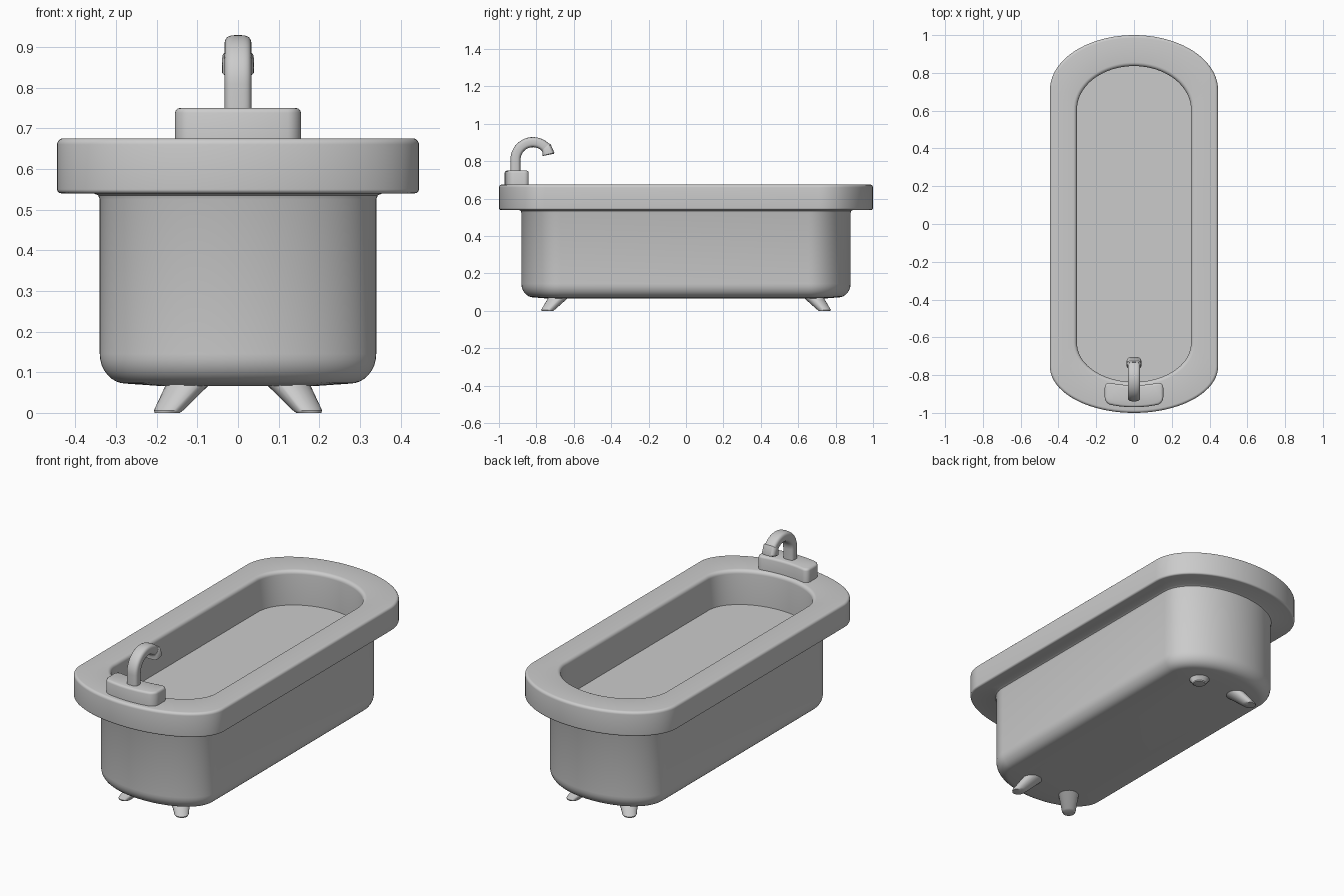
import bpy, bmesh
from math import sin, cos, pi, radians, copysign
from mathutils import Vector

if "Cube" in bpy.data.objects:
    bpy.data.objects.remove(bpy.data.objects["Cube"])


def loft(name, rings, angle=40):
    """Skin a stack of equal-length point rings and cap both ends."""
    bm = bmesh.new()
    loops = [[bm.verts.new(p) for p in ring] for ring in rings]
    n = len(loops[0])
    for a, b in zip(loops, loops[1:]):
        for i in range(n):
            j = (i + 1) % n
            bm.faces.new((a[i], a[j], b[j], b[i]))
    bm.faces.new(loops[0][::-1])
    bm.faces.new(loops[-1])
    bmesh.ops.recalc_face_normals(bm, faces=bm.faces)
    me = bpy.data.meshes.new(name)
    bm.to_mesh(me)
    bm.free()
    ob = bpy.data.objects.new(name, me)
    bpy.context.collection.objects.link(ob)
    bpy.ops.object.select_all(action='DESELECT')
    ob.select_set(True)
    bpy.context.view_layer.objects.active = ob
    bpy.ops.object.shade_smooth_by_angle(angle=radians(angle))
    return ob


def tub_ring(width, end, straights, z, n=20):
    """Straight sides joined by half-elliptical ends (back, then front)."""
    pts = []
    for side, straight in zip((1, -1), straights):
        for i in range(n * 2 + 1):
            t = pi * i / (2 * n)
            pts.append((side * width * cos(t),
                        side * (straight + (end - straight) * sin(t)), z))
    return pts


def fillet(width, end, straights, z, rx, rz, a0, a1, steps=5):
    """Rings round an edge; negative rx rounds an inner lip."""
    out = []
    for i in range(steps + 1):
        t = radians(a0 + (a1 - a0) * i / steps)
        d = -rx + rx * cos(t)
        out.append(tub_ring(width + d, end + d, straights, z + rz * sin(t)))
    return out


# Tub: rounded body, overhanging rim and recessed basin in one shell
BODY, RIM, BASIN = (0.655, 0.67), (0.71, 0.755), (0.605, 0.63)
rings = [tub_ring(0.19, 0.74, (0.61, 0.61), 0.066)]
rings += fillet(0.34, 0.88, BODY, 0.145, 0.065, 0.073, -90, 0, 8)
rings += [tub_ring(0.34, 0.88, BODY, 0.525),
          tub_ring(0.344, 0.884, BODY, 0.535),
          tub_ring(0.355, 0.895, BODY, 0.54)]
rings += fillet(0.445, 1.0, RIM, 0.55, 0.01, 0.01, -90, 0)
rings += fillet(0.445, 1.0, RIM, 0.66, 0.015, 0.015, 0, 90)
rings += fillet(0.302, 0.836, BASIN, 0.655, -0.02, 0.02, 90, 0)
rings.append(tub_ring(0.302, 0.836, BASIN, 0.485))
loft("tub", rings)


# Legs: four splayed, tapered feet
def leg_ring(sx, sy, x, y, z, r, n=20):
    return [(sx * x + r * cos(2 * pi * i / n),
             sy * y + r * sin(2 * pi * i / n), z) for i in range(n)]


for sy, end in ((-1, "front"), (1, "back")):
    for sx, side in ((-1, "left"), (1, "right")):
        loft(f"{end}_{side}_leg",
             [leg_ring(sx, sy, 0.174, 0.741, 0.0, 0.031),
              leg_ring(sx, sy, 0.171, 0.738, 0.006, 0.036),
              leg_ring(sx, sy, 0.101, 0.657, 0.10, 0.062)])


# Tap base: rounded block bent to follow the rim
def base_ring(inset, z, hx=0.155, hy=0.058, r=0.032, n=6, m=12):
    pts = []
    for cx, cy, a0 in ((1, 1, 0), (-1, 1, 90), (-1, -1, 180), (1, -1, 270)):
        for i in range(n + 1):
            t = radians(a0 + 90 * i / n)
            pts.append((cx * (hx - r) + (r - inset) * cos(t),
                        cy * (hy - r) + (r - inset) * sin(t)))
        if a0 in (0, 180):                       # subdivide the long edges
            x0, x1, y = pts[-1][0] + 0, -pts[-1][0], 0
            if a0 == 0:
                x0, y = hx - r, hy - inset
            else:
                x0, y = -(hx - r), -(hy - inset)
            pts += [(x0 - 2 * x0 * k / m, y) for k in range(1, m)]
    return [(x, -0.892 + y - 0.02 * (1 - (x / hx) ** 2), z) for x, y in pts]


loft("tap_base", [base_ring(0, 0.665), base_ring(0, 0.738), base_ring(0.002, 0.744),
                  base_ring(0.006, 0.748), base_ring(0.012, 0.75)])


# Spout: rounded-square tube swept along a hooked path
def tube_ring(c, tangent, hw, ht, power=0.62, n=32):
    c, up = Vector(c), Vector((1, 0, 0)).cross(Vector(tangent).normalized())
    pts = []
    for i in range(n):
        u, v = cos(2 * pi * i / n), sin(2 * pi * i / n)
        pts.append(c + Vector((hw * copysign(abs(u) ** power, u), 0, 0))
                   + up * ht * copysign(abs(v) ** power, v))
    return pts


def arc(deg):
    """Point and direction along the spout's curve."""
    t = radians(deg)
    return (Vector((0, -0.818 + 0.094 * cos(t), 0.808 + 0.094 * sin(t))),
            Vector((0, sin(t), -cos(t))))


rings = [tube_ring((0, -0.912, 0.74), (0, 0, 1), 0.033, 0.027)]
rings += [tube_ring(*arc(180 - 138 * i / 18), 0.033, 0.027) for i in range(19)]
loft("tap_spout", rings)

# Nozzle: wider tip with a level mouth
tip, way = arc(45)
loft("tap_nozzle", [tube_ring(tip, way, 0.034, 0.028),
                    tube_ring(tip + way * 0.008, way, 0.039, 0.031),
                    tube_ring((0, -0.736, 0.838), (0, 0.25, -1), 0.039, 0.033),
                    tube_ring((0, -0.735, 0.834), (0, 0.2, -1), 0.035, 0.03)])
